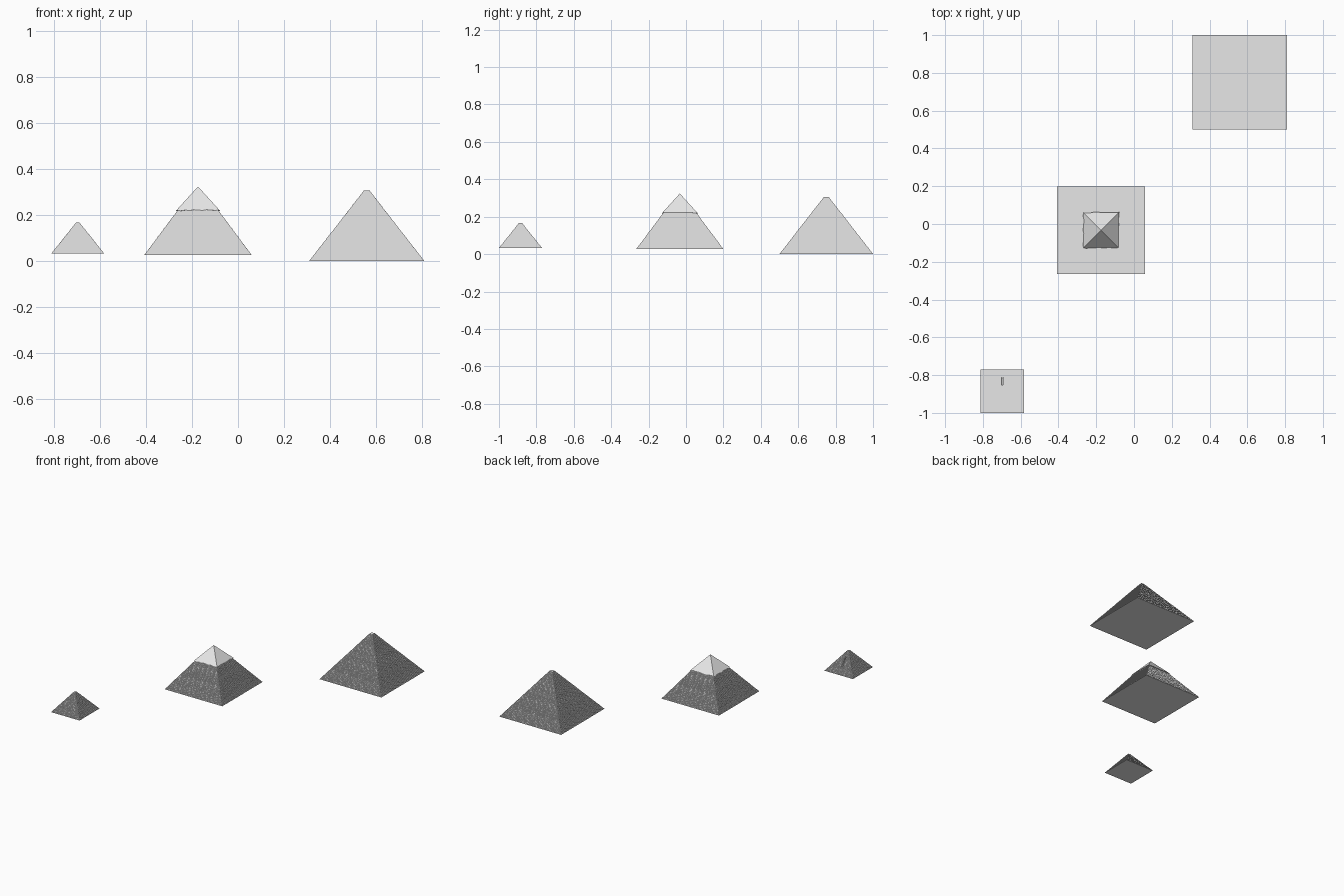
import bpy, bmesh, math, random
from mathutils import Vector

if "Cube" in bpy.data.objects:
    bpy.data.objects.remove(bpy.data.objects["Cube"])

random.seed(4)

stone = bpy.data.materials.new("pale_grey_stone")
stone.diffuse_color = (0.8, 0.8, 0.8, 1)
stone.use_nodes = True
stone.node_tree.nodes["Principled BSDF"].inputs["Base Color"].default_value = stone.diffuse_color


def add_object(name, bm):
    bmesh.ops.recalc_face_normals(bm, faces=bm.faces)
    mesh = bpy.data.meshes.new(name)
    bm.to_mesh(mesh)
    bm.free()
    mesh.materials.append(stone)
    obj = bpy.data.objects.new(name, mesh)
    bpy.context.collection.objects.link(obj)
    return obj


def square(bm, cx, cy, half, z):
    return [bm.verts.new((cx + sx * half, cy + sy * half, z))
            for sx, sy in ((-1, -1), (1, -1), (1, 1), (-1, 1))]


def bridge(bm, low, high):
    n = len(low)
    for i in range(n):
        j = (i + 1) % n
        bm.faces.new((low[i], low[j], high[j], high[i]))


def stepped_pyramid(name, cx, cy, half, top_half, z0, z1, courses):
    """Stack of square courses with slightly uneven heights."""
    heights = [random.uniform(0.7, 1.3) for _ in range(courses)]
    total = sum(heights)
    bm = bmesh.new()
    ring = square(bm, cx, cy, half, z0)
    bm.faces.new(ring[::-1])
    done = 0
    for i, h in enumerate(heights):
        done += h
        t = done / total
        inset = half + (top_half - half) * t
        here = half + (top_half - half) * (done - h) / total
        upper = square(bm, cx, cy, here, z0 + (z1 - z0) * t)
        bridge(bm, ring, upper)               # riser
        if i < courses - 1:
            ring = square(bm, cx, cy, inset, z0 + (z1 - z0) * t)
            bridge(bm, upper, ring)           # tread
        else:
            bm.faces.new(upper)               # flat summit
    return add_object(name, bm)


# Three stepped pyramids
stepped_pyramid("large_pyramid", 0.56, 0.75, 0.25, 0.012, 0.0, 0.306, 200)
stepped_pyramid("middle_pyramid", -0.174, -0.033, 0.2325, 0.08, 0.027, 0.231, 130)
small = stepped_pyramid("small_pyramid", -0.697, -0.885, 0.115, 0.007, 0.032, 0.167, 84)

# Smooth casing cap with a ragged lower edge and a thin overhang
bm = bmesh.new()
cx, cy, apex_z, slope, per_side = -0.174, -0.033, 0.324, 0.91, 10
outer, inner = [], []
for side in range(4):
    a = side * math.pi / 2
    out = Vector((math.sin(a), -math.cos(a), 0))
    along = Vector((math.cos(a), math.sin(a), 0))
    for k in range(per_side):
        u = -1 + 2 * k / per_side
        half = (apex_z - 0.221 - random.uniform(-0.003, 0.003)) * slope
        p = Vector((cx, cy, apex_z - half / slope)) + out * half + along * (half * u)
        outer.append(bm.verts.new(p))
        q = Vector((cx, cy, p.z)) + (out + along * u) * 0.078
        inner.append(bm.verts.new(q))
apex = bm.verts.new((cx, cy, apex_z))
for i in range(len(outer)):
    j = (i + 1) % len(outer)
    bm.faces.new((outer[i], outer[j], apex))
bridge(bm, inner, outer)
add_object("casing_cap", bm)

# Vertical gash in the back face of the small pyramid
bm = bmesh.new()
bmesh.ops.create_cube(bm, size=1)
for v in bm.verts:
    z = 0.075 if v.co.z < 0 else 0.135
    face_y = -0.885 + 0.115 - 0.8 * (z - 0.032)
    y = face_y + (0.02 if v.co.y > 0 else -0.012)
    v.co = Vector((-0.697 + v.co.x * 0.008, y, z))
cutter = add_object("gash_cutter", bm)
cutter.hide_render = True
mod = small.modifiers.new("gash", 'BOOLEAN')
mod.operation = 'DIFFERENCE'
mod.solver = 'EXACT'
mod.object = cutter
bpy.context.view_layer.objects.active = small
bpy.ops.object.modifier_apply(modifier=mod.name)
bpy.data.objects.remove(cutter)
